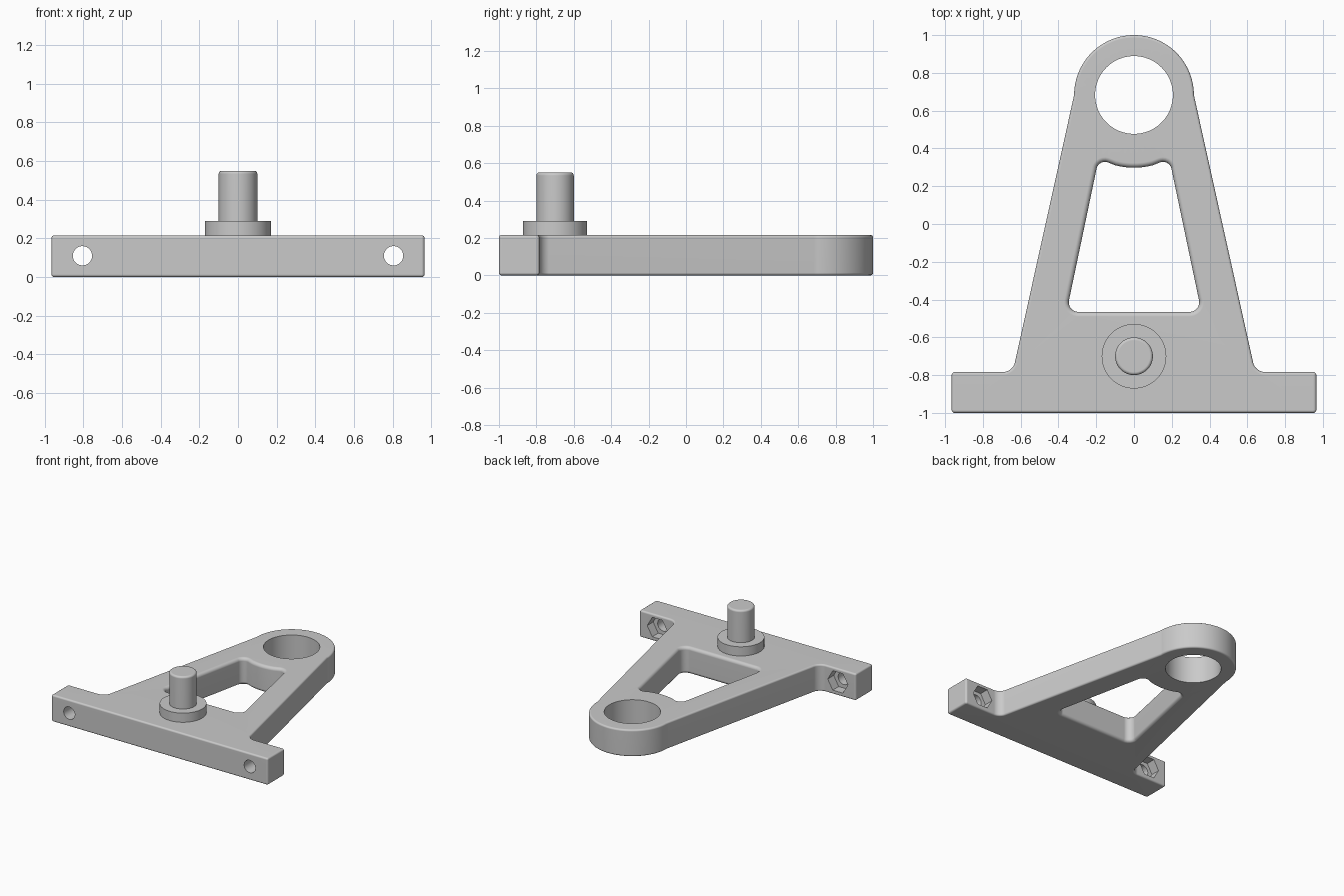
import bpy, bmesh, math
from mathutils import Vector, Matrix

cube = bpy.data.objects.get("Cube")
if cube:
    bpy.data.objects.remove(cube)

HEIGHT = 0.216
BORE_Y, BORE_R = 0.683, 0.206

grey = bpy.data.materials.new("plain grey")
grey.use_nodes = True
grey.diffuse_color = (0.59, 0.59, 0.59, 1)
grey.node_tree.nodes["Principled BSDF"].inputs["Base Color"].default_value = (0.59, 0.59, 0.59, 1)


def make_object(name, bm):
    bmesh.ops.recalc_face_normals(bm, faces=bm.faces)
    mesh = bpy.data.meshes.new(name)
    bm.to_mesh(mesh)
    bm.free()
    mesh.materials.append(grey)
    ob = bpy.data.objects.new(name, mesh)
    bpy.context.collection.objects.link(ob)
    return ob


def activate(ob):
    bpy.ops.object.select_all(action='DESELECT')
    ob.select_set(True)
    bpy.context.view_layer.objects.active = ob


def smooth(ob):
    activate(ob)
    bpy.ops.object.shade_smooth_by_angle(angle=math.radians(35))
    ob.modifiers.new("Weighted Normal", 'WEIGHTED_NORMAL').keep_sharp = True


def arc(cy, r, start, end, n):
    """Points of an arc centred on the middle line, angles in degrees."""
    angles = [math.radians(start + (end - start) * i / n) for i in range(n + 1)]
    return [(r * math.cos(a), cy + r * math.sin(a), 0) for a in angles]


def rounded(corners, steps=8):
    """Closed outline with each (x, y, radius) corner filleted."""
    out = []
    for i, (x, y, r) in enumerate(corners):
        p = Vector((x, y))
        if r == 0:
            out.append(p)
            continue
        a = (Vector(corners[i - 1][:2]) - p).normalized()
        b = (Vector(corners[(i + 1) % len(corners)][:2]) - p).normalized()
        half = a.angle(b) / 2
        centre = p + (a + b).normalized() * r / math.sin(half)
        reach = r / math.tan(half)
        u, v = p + a * reach - centre, p + b * reach - centre
        out += [centre + u.lerp(v, k / steps).normalized() * r for k in range(steps + 1)]
    return out


def inset(points, d):
    """Shift a counter-clockwise outline inwards by d."""
    out = []
    for i, p in enumerate(points):
        a = (p - points[i - 1]).normalized()
        b = (points[(i + 1) % len(points)] - p).normalized()
        na, nb = Vector((-a.y, a.x)), Vector((-b.y, b.x))
        out.append(p + (na + nb) * d / (1 + na.dot(nb)))
    return out


def wall(bm, points, bevel, sign):
    """Upright wall with rounded rims; returns its bottom and top edge loops."""
    levels = [(0, 0), (0, HEIGHT)]
    if bevel:
        turn = [math.pi / 2 * k / 4 for k in range(5)]
        low = [(bevel * (1 - math.sin(t)), bevel * (1 - math.cos(t))) for t in turn]
        levels = low + [(d, HEIGHT - z) for d, z in reversed(low)]
    rings = []
    for d, z in levels:
        rings.append([bm.verts.new((p.x, p.y, z)) for p in inset(points, sign * d)])
    n = len(points)
    for lo, hi in zip(rings, rings[1:]):
        for i in range(n):
            j = (i + 1) % n
            bm.faces.new((lo[i], lo[j], hi[j], hi[i]))
    return [[bm.edges.get((r[i], r[(i + 1) % n])) for i in range(n)]
            for r in (rings[0], rings[-1])]


def mirrored(corners):
    return [(-x, y, r) for x, y, r in reversed(corners)]


# Plate outline: right flange, rounded nose, left flange
flange = [(0.965, -1, 0.015), (0.965, -0.784, 0.015), (0.642, -0.784, 0.065)]
outline = rounded(flange + arc(BORE_Y, 0.317, 0, 180, 48) + mirrored(flange))

# Window outline: tapered, with its top edge following the bore
side = [(0.357, -0.465, 0.05), (0.187, 0.346, 0.045)]
window = rounded(side + arc(BORE_Y, 0.385, -75, -105, 10) + mirrored(side))
bore = [Vector(p[:2]) for p in arc(BORE_Y, BORE_R, 0, 360, 64)[:-1]]

# Bracket plate
bm = bmesh.new()
loops = [wall(bm, outline, 0.014, 1), wall(bm, window, 0.025, -1), wall(bm, bore, 0, 1)]
for level, normal in ((0, (0, 0, -1)), (1, (0, 0, 1))):
    edges = [e for loop in loops for e in loop[level]]
    bmesh.ops.triangle_fill(bm, edges=edges, use_beauty=True, normal=normal)
plate = make_object("bracket_plate", bm)


def cutter(name, x, y, radius, length, sides):
    """Prism lying along y, used to cut the plate."""
    bm = bmesh.new()
    place = (Matrix.Translation((x, y, 0.11)) @ Matrix.Rotation(math.pi / 2, 4, 'X')
             @ Matrix.Rotation(math.pi / 6, 4, 'Z'))
    bmesh.ops.create_cone(bm, cap_ends=True, segments=sides, radius1=radius,
                          radius2=radius, depth=length, matrix=place)
    ob = make_object(name, bm)
    ob.hide_render = True
    return ob


# Bolt holes with hexagonal nut pockets at the back of each flange
for x in (-0.805, 0.805):
    for tool in (cutter("bolt_hole", x, -0.9, 0.05, 0.5, 32),
                 cutter("nut_pocket", x, -0.76, 0.09, 0.2, 6)):
        cut = plate.modifiers.new("Cut", 'BOOLEAN')
        cut.operation = 'DIFFERENCE'
        cut.solver = 'EXACT'
        cut.object = tool
        activate(plate)
        bpy.ops.object.modifier_apply(modifier=cut.name)
        bpy.data.objects.remove(tool)
smooth(plate)


# Collar and post standing on the plate
def round_part(name, radius, bottom, top, bevel):
    bm = bmesh.new()
    bmesh.ops.create_cone(bm, cap_ends=True, segments=48, radius1=radius, radius2=radius,
                          depth=top - bottom,
                          matrix=Matrix.Translation((0, -0.7, (bottom + top) / 2)))
    if bevel:
        rim = [e for e in bm.edges if all(v.co.z > top - 0.001 for v in e.verts)]
        bmesh.ops.bevel(bm, geom=rim, offset=bevel, segments=4, profile=0.5, affect='EDGES')
    smooth(make_object(name, bm))


round_part("collar", 0.171, HEIGHT, 0.29, 0)
round_part("post", 0.1, 0.29, 0.55, 0.016)
